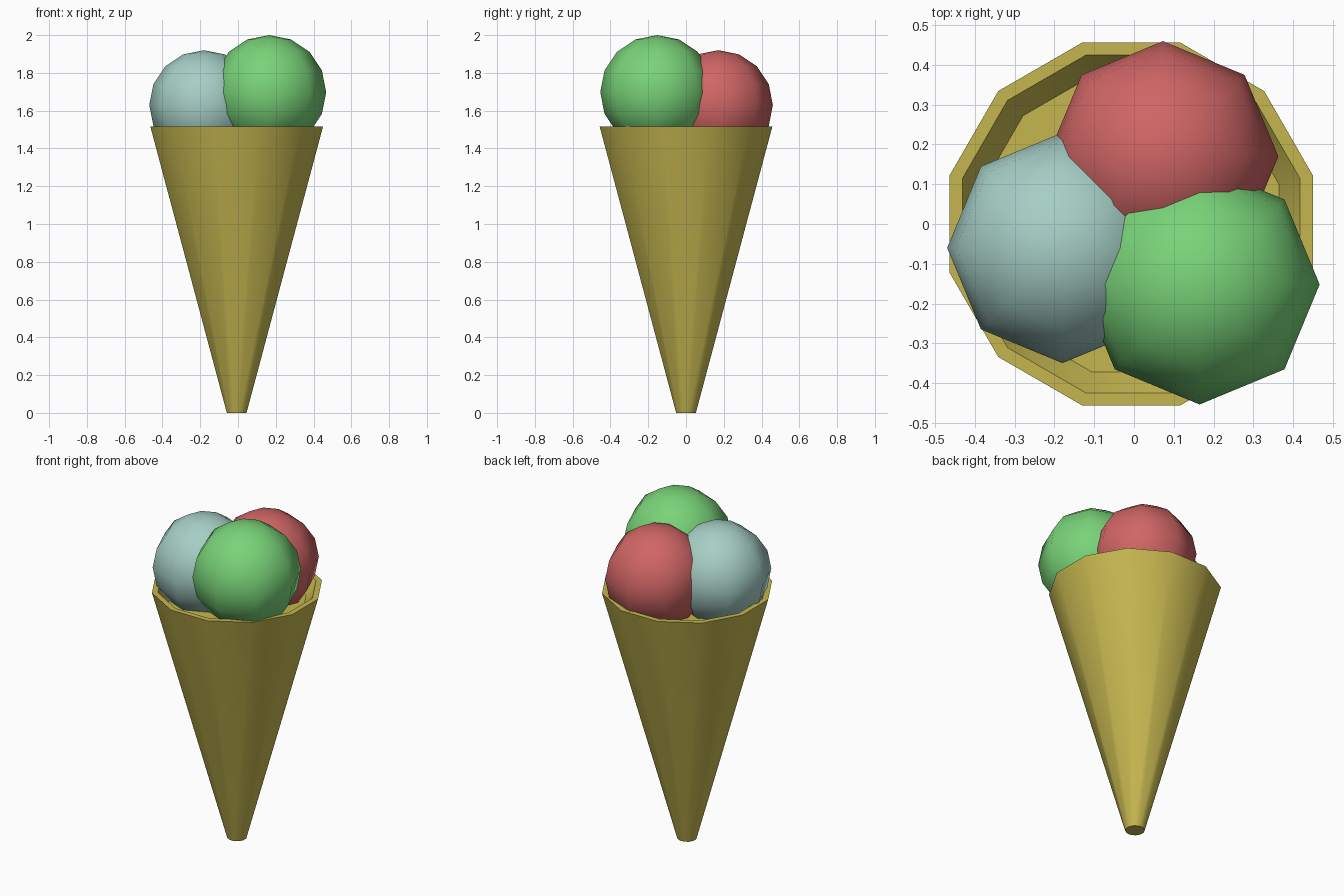
import bpy, math

if "Cube" in bpy.data.objects:
    bpy.data.objects.remove(bpy.data.objects["Cube"])


def paint(obj, color):
    mat = bpy.data.materials.new(obj.name + "_colour")
    mat.diffuse_color = (*color, 1)
    mat.use_nodes = True
    mat.node_tree.nodes["Principled BSDF"].inputs["Base Color"].default_value = mat.diffuse_color
    obj.data.materials.append(mat)


def lathe(name, profile, sides, center, color):
    """Turn (radius, height) points around z, capping both ends."""
    verts = []
    for r, z in profile:
        for i in range(sides):
            a = 2 * math.pi * (i + 0.5) / sides
            verts.append((r * math.cos(a), r * math.sin(a), z))
    faces = []
    for k in range(len(profile) - 1):
        for i in range(sides):
            j = (i + 1) % sides
            a, b = k * sides, (k + 1) * sides
            faces.append((a + i, a + j, b + j, b + i))
    faces.append(tuple(reversed(range(sides))))
    faces.append(tuple(range(len(verts) - sides, len(verts))))
    mesh = bpy.data.meshes.new(name)
    mesh.from_pydata(verts, [], faces)
    obj = bpy.data.objects.new(name, mesh)
    obj.location = center
    bpy.context.collection.objects.link(obj)
    bpy.ops.object.select_all(action='DESELECT')
    obj.select_set(True)
    bpy.context.view_layer.objects.active = obj
    bpy.ops.object.shade_smooth_by_angle(angle=math.radians(50))
    paint(obj, color)


def scoop(name, radius, center, color):
    bpy.ops.mesh.primitive_uv_sphere_add(segments=8, ring_count=8,
                                         radius=radius, location=center)
    obj = bpy.context.object
    obj.name = name
    bpy.ops.object.shade_smooth()
    paint(obj, color)


# Wafer cone: outer wall, narrow rim, recessed inside
lathe("wafer_cone",
      [(0.054, 0), (0.473, 1.515), (0.44, 1.515), (0.385, 1.43)],
      12, (-0.007, 0, 0), (0.56, 0.47, 0.08))

# Three ice cream scoops
scoop("mint_scoop", 0.29, (-0.18, -0.06, 1.63), (0.38, 0.62, 0.56))
scoop("berry_scoop", 0.29, (0.073, 0.17, 1.63), (0.63, 0.13, 0.13))
scoop("lime_scoop", 0.302, (0.165, -0.152, 1.698), (0.19, 0.65, 0.19))
